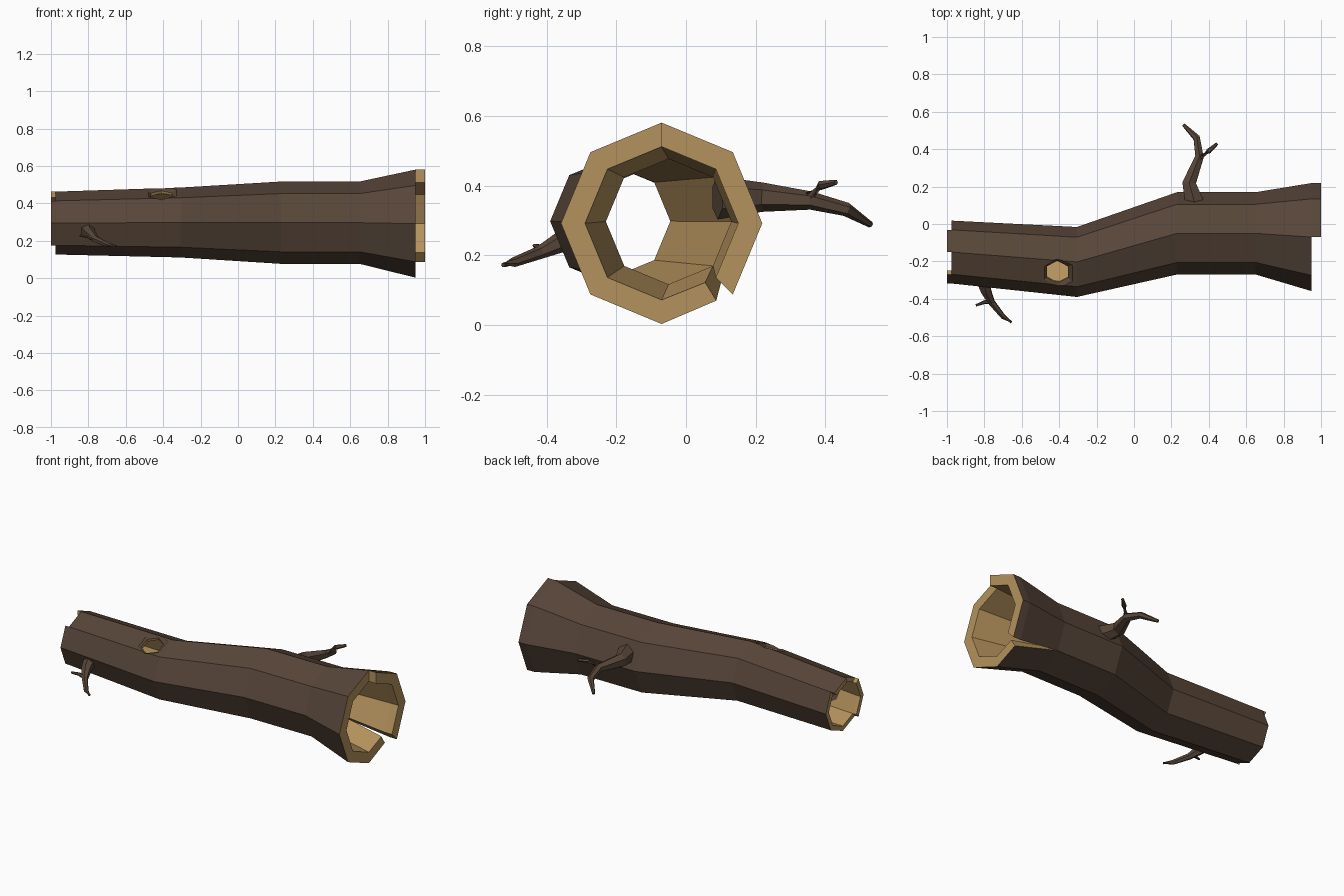
import bpy, bmesh, math
from mathutils import Vector

if "Cube" in bpy.data.objects:
    bpy.data.objects.remove(bpy.data.objects["Cube"])


def material(name, rgb):
    m = bpy.data.materials.new(name)
    m.diffuse_color = (*rgb, 1)
    m.use_nodes = True
    m.node_tree.nodes["Principled BSDF"].inputs["Base Color"].default_value = m.diffuse_color
    return m


MATS = [material("bark", (0.095, 0.06, 0.04)), material("bare_wood", (0.46, 0.29, 0.11))]


def finish(name, bm):
    bmesh.ops.recalc_face_normals(bm, faces=bm.faces[:])
    me = bpy.data.meshes.new(name)
    bm.to_mesh(me)
    bm.free()
    for m in MATS:
        me.materials.append(m)
    ob = bpy.data.objects.new(name, me)
    bpy.context.collection.objects.link(ob)
    return ob


def tube(bm, path, radii, sides, mats=None):
    """Tapered faceted tube through the path points, capped at both ends."""
    pts = [Vector(p) for p in path]
    rings = []
    for i, p in enumerate(pts):
        t = (pts[min(i + 1, len(pts) - 1)] - pts[max(i - 1, 0)]).normalized()
        u = t.cross(Vector((1, 0, 0)) if abs(t.x) < 0.7 else Vector((0, 0, 1))).normalized()
        v = t.cross(u)
        rings.append([bm.verts.new(p + radii[i] * (u * math.cos(a) + v * math.sin(a)))
                      for a in (math.tau * k / sides for k in range(sides))])
    for i in range(len(rings) - 1):
        for k in range(sides):
            n = (k + 1) % sides
            f = bm.faces.new((rings[i][k], rings[i][n], rings[i + 1][n], rings[i + 1][k]))
            f.material_index = mats[i] if mats else 0
    bm.faces.new(rings[0])
    bm.faces.new(rings[-1])


# Hollow trunk: stations are x, centre y, centre z, outer radius, inner radius
STATIONS = [(-1, -0.15, 0.295, 0.168, 0.138), (-0.975, -0.15, 0.295, 0.168, 0.138),
            (-0.305, -0.203, 0.298, 0.187, 0.158), (0.23, -0.05, 0.297, 0.22, 0.18),
            (0.65, -0.05, 0.297, 0.22, 0.18), (0.95, -0.07, 0.292, 0.289, 0.22),
            (1, -0.07, 0.292, 0.289, 0.22)]
LEFT_TABS, RIGHT_TABS = (0, 5, 6), (0, 1, 2)   # staves that reach past the broken ends
CRACK = 3                                      # stave that pulls away at the right end
bm = bmesh.new()
verts, faces = {}, {}


def corner(seg, k, i, inner):
    split = seg == CRACK and k == CRACK and i >= 5
    key = (k % 8, i, inner, split)
    if key not in verts:
        x, cy, cz, ro, ri = STATIONS[i]
        r, a = (ri if inner else ro), k * math.pi / 4
        y, z = cy + r * math.sin(a), cz + r * math.cos(a)
        if split:
            y, z = (0.055, 0.122) if inner else (0.087, 0.07)
        verts[key] = bm.verts.new((x, y, z))
    return verts[key]


def add_face(vs, mat):
    key = frozenset(vs)
    if key in faces:          # wall shared by two staves is interior: drop it
        del faces[key]
    else:
        faces[key] = (vs, mat)


for seg in range(8):
    for i in range(6):
        if (i == 0 and seg not in LEFT_TABS) or (i == 5 and seg not in RIGHT_TABS):
            continue
        a, b, c, d = [corner(seg, k, j, False) for k, j in
                      ((seg, i), (seg + 1, i), (seg + 1, i + 1), (seg, i + 1))]
        e, f, g, h = [corner(seg, k, j, True) for k, j in
                      ((seg, i), (seg + 1, i), (seg + 1, i + 1), (seg, i + 1))]
        add_face((a, b, c, d), 0)
        for quad in ((e, f, g, h), (a, b, f, e), (d, c, g, h), (a, d, h, e), (b, c, g, f)):
            add_face(quad, 1)
for vs, mat in faces.values():
    bm.faces.new(vs).material_index = mat
trunk = finish("hollow_trunk", bm)

# Knot hole: bevelled bark lip, then a shaft through the wall
bm = bmesh.new()
n = Vector((0, -math.sin(math.pi / 8), math.cos(math.pi / 8)))
c = Vector((-0.41, -0.262, 0.456))
tube(bm, [c + n * d for d in (0.03, 0, -0.014, -0.09)], (0.125, 0.09, 0.065, 0.065), 6, (0, 0, 1))
cutter = finish("knot_cutter", bm)
cutter.hide_render = True
mod = trunk.modifiers.new("knot_hole", 'BOOLEAN')
mod.operation, mod.solver, mod.object = 'DIFFERENCE', 'EXACT', cutter
bpy.context.view_layer.objects.active = trunk
bpy.ops.object.modifier_apply(modifier=mod.name)
bpy.data.objects.remove(cutter)

# Branches, each a main limb with one side twig
BRANCHES = {
    "back_branch": [
        ([(0.33, 0.09, 0.365), (0.295, 0.22, 0.367), (0.35, 0.36, 0.357),
          (0.335, 0.46, 0.332), (0.265, 0.53, 0.288)], (0.062, 0.042, 0.026, 0.02, 0.009)),
        ([(0.35, 0.35, 0.362), (0.4, 0.39, 0.402), (0.445, 0.43, 0.41)], (0.02, 0.014, 0.008))],
    "front_branch": [
        ([(-0.81, -0.28, 0.265), (-0.79, -0.36, 0.238), (-0.76, -0.42, 0.208),
          (-0.7, -0.495, 0.18), (-0.655, -0.525, 0.172)], (0.045, 0.03, 0.019, 0.014, 0.007)),
        ([(-0.765, -0.415, 0.21), (-0.8, -0.418, 0.222), (-0.845, -0.435, 0.228)],
         (0.013, 0.01, 0.006))],
}
for name, limbs in BRANCHES.items():
    bm = bmesh.new()
    for path, radii in limbs:
        tube(bm, path, radii, 6)
    finish(name, bm)
